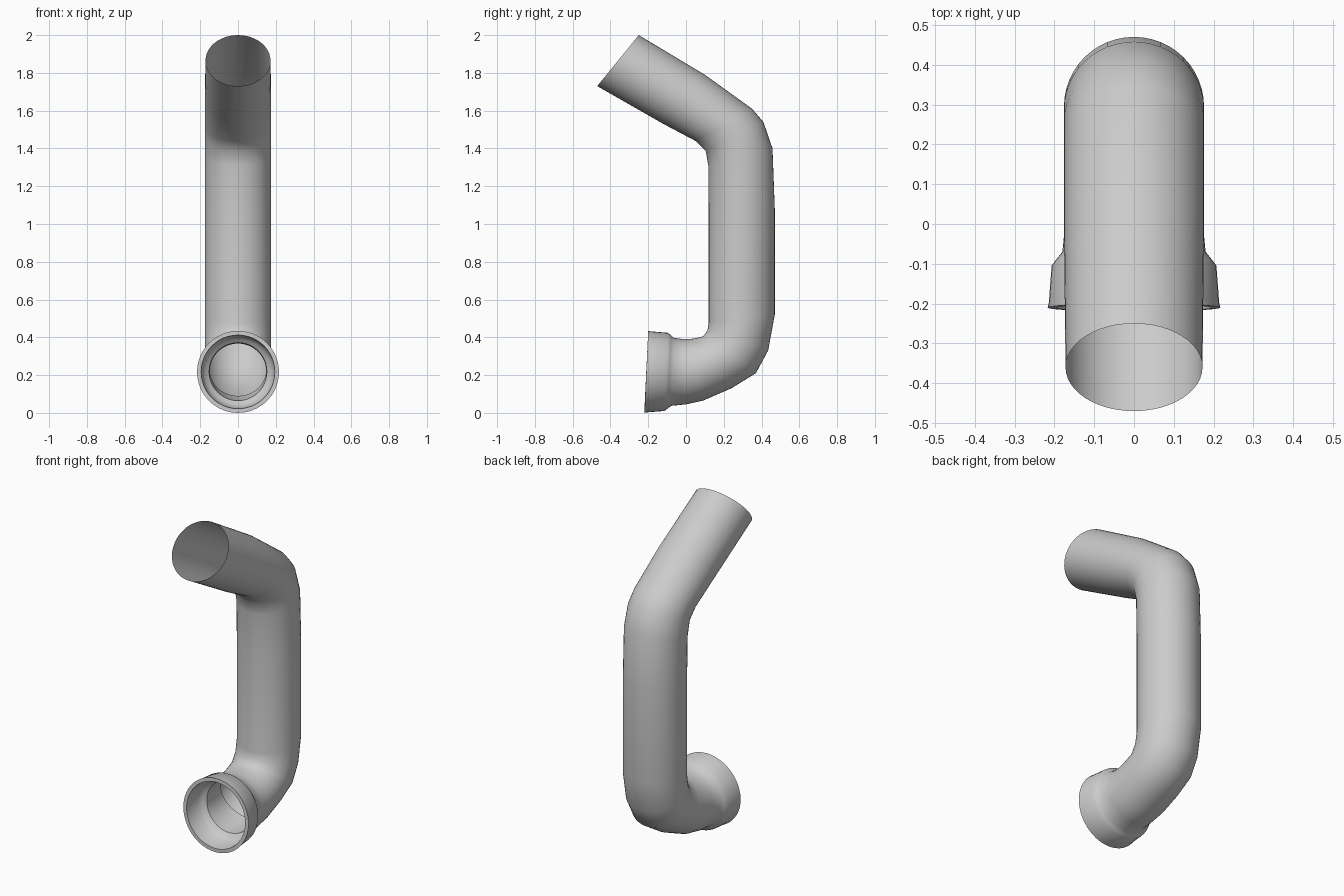
import bpy, bmesh, math

SIDES = 48

# Each ring: outer-bend point (y, z), inner-bend point (y, z), half width in x
PIPE = [
    (-0.25, 2.00, -0.47, 1.73, 0.172),
    (0.10, 1.79, -0.12, 1.53, 0.176),
    (0.35, 1.61, 0.05, 1.44, 0.176),
    (0.41, 1.54, 0.105, 1.385, 0.176),
    (0.458, 1.40, 0.118, 1.31, 0.176),
    (0.47, 1.08, 0.12, 1.08, 0.176),
    (0.47, 0.52, 0.12, 0.475, 0.176),
    (0.435, 0.33, 0.113, 0.435, 0.176),
    (0.37, 0.21, 0.09, 0.405, 0.176),
    (0.24, 0.13, 0.05, 0.395, 0.176),
    (0.09, 0.065, 0.02, 0.391, 0.175),
    (0.0, 0.045, -0.02, 0.391, 0.174),
]
# Socket outside, rim, then the inner wall running back into the bend
SOCKET = [
    (-0.075, 0.038, -0.065, 0.398, 0.180),
    (-0.095, 0.025, -0.080, 0.412, 0.194),
    (-0.115, 0.010, -0.095, 0.424, 0.207),
    (-0.205, 0.003, -0.190, 0.432, 0.214),
    (-0.220, 0.000, -0.200, 0.434, 0.217),
    (-0.220, 0.022, -0.201, 0.412, 0.195),
    (-0.120, 0.030, -0.102, 0.405, 0.188),
    (-0.100, 0.045, -0.085, 0.390, 0.172),
    (-0.085, 0.065, -0.072, 0.372, 0.153),
    (0.0, 0.070, -0.02, 0.367, 0.150),
    (0.09, 0.090, 0.02, 0.367, 0.150),
]


def sweep(name, rings):
    """Loft elliptical rings lying across the y-z plane."""
    bm = bmesh.new()
    loops = []
    for oy, oz, iy, iz, rx in rings:
        loop = []
        for k in range(SIDES):
            a = 2 * math.pi * k / SIDES
            c = math.cos(a)
            loop.append(bm.verts.new((rx * math.sin(a),
                                      (oy + iy) / 2 + c * (oy - iy) / 2,
                                      (oz + iz) / 2 + c * (oz - iz) / 2)))
        loops.append(loop)
    for a, b in zip(loops, loops[1:]):
        for k in range(SIDES):
            n = (k + 1) % SIDES
            bm.faces.new((a[k], a[n], b[n], b[k]))
    bmesh.ops.recalc_face_normals(bm, faces=bm.faces)
    # The outer skin must face away from the pipe's centre line
    f = bm.faces[:][5 * SIDES]
    if f.normal.y < 0 and f.calc_center_median().y > 0.3:
        bmesh.ops.reverse_faces(bm, faces=bm.faces[:])
    mesh = bpy.data.meshes.new(name)
    bm.to_mesh(mesh)
    bm.free()
    ob = bpy.data.objects.new(name, mesh)
    bpy.context.collection.objects.link(ob)
    bpy.context.view_layer.objects.active = ob
    ob.select_set(True)
    bpy.ops.object.shade_smooth_by_angle(angle=math.radians(40))
    ob.select_set(False)
    return ob


# Bent pipe with an open top and a socketed lower end
sweep("bent_pipe", PIPE + SOCKET)
